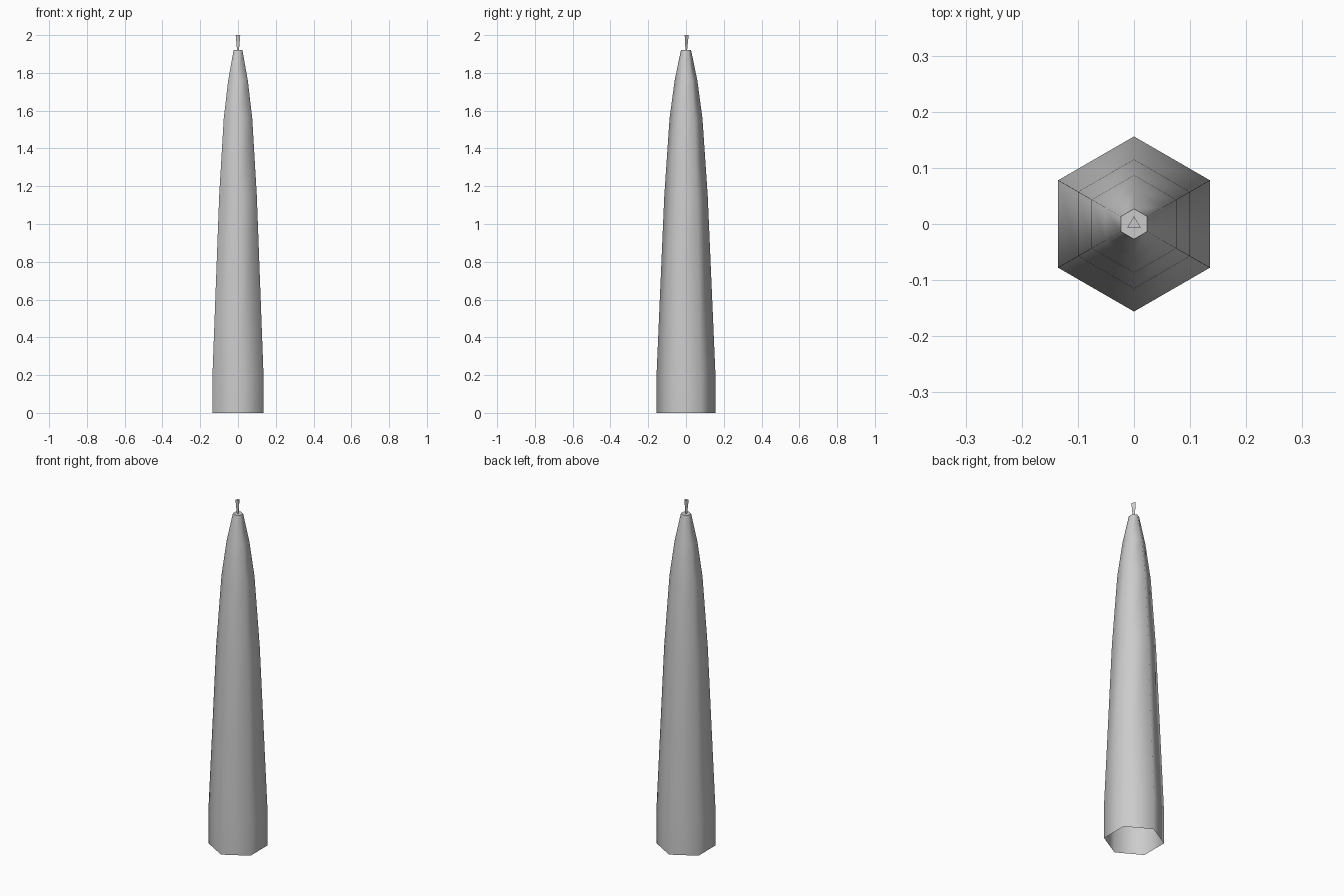
import bpy, bmesh
from math import radians, cos, sin, tau

cube = bpy.data.objects.get("Cube")
if cube:
    bpy.data.objects.remove(cube)

# One plain grey for everything
grey = bpy.data.materials.new("light grey wax")
grey.use_nodes = True
color = (0.6, 0.6, 0.6, 1)
grey.diffuse_color = color
grey.node_tree.nodes["Principled BSDF"].inputs["Base Color"].default_value = color


def lathe(name, profile, sides, cap_bottom):
    """Sweep (radius, height) pairs around z, with one corner on +y and a flat top."""
    bm = bmesh.new()
    rings = [[bm.verts.new((-r * sin(tau * i / sides), r * cos(tau * i / sides), z))
              for i in range(sides)] for r, z in profile]
    for low, high in zip(rings, rings[1:]):
        for i in range(sides):
            j = (i + 1) % sides
            bm.faces.new((low[i], low[j], high[j], high[i]))
    bm.faces.new(rings[-1])
    if cap_bottom:
        bm.faces.new(rings[0][::-1])
    mesh = bpy.data.meshes.new(name)
    bm.to_mesh(mesh)
    bm.free()
    mesh.materials.append(grey)
    obj = bpy.data.objects.new(name, mesh)
    bpy.context.collection.objects.link(obj)
    return obj


def smooth(obj, angle):
    bpy.ops.object.select_all(action="DESELECT")
    obj.select_set(True)
    bpy.context.view_layer.objects.active = obj
    bpy.ops.object.shade_smooth_by_angle(angle=radians(angle))


# Tapered six-sided candle, open underneath
candle = lathe("candle_body", [(0.156, 0), (0.156, 0.2), (0.115, 1.15), (0.087, 1.56),
                               (0.06, 1.76), (0.027, 1.92)], 6, False)
smooth(candle, 65)

# Three-sided wick, flaring towards its tip
wick = lathe("wick", [(0.006, 1.92), (0.014, 2.0)], 3, False)
smooth(wick, 30)
